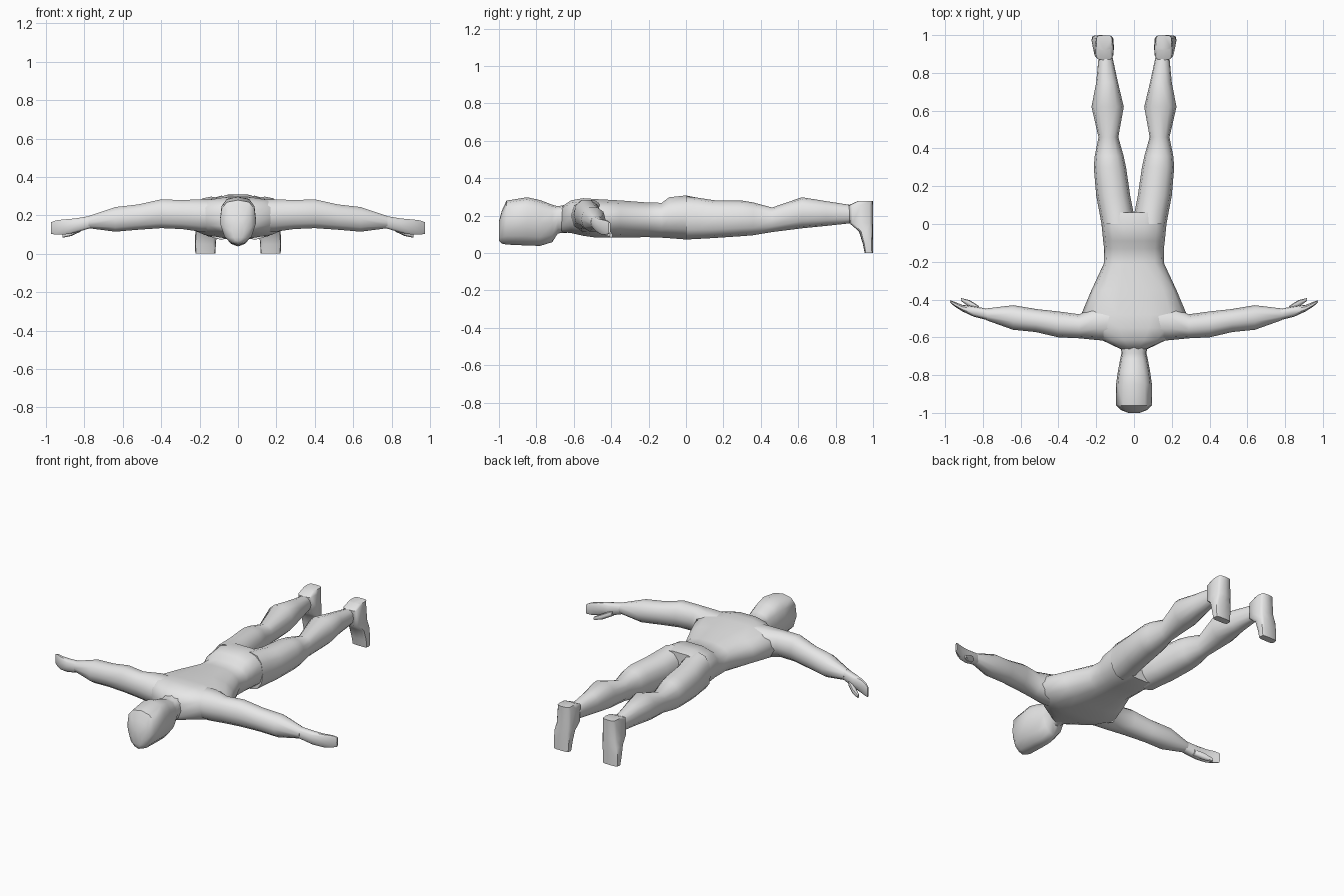
import bpy, bmesh, math

skin = bpy.data.materials.new("light grey")
skin.diffuse_color = (0.8, 0.8, 0.8, 1)


def loft(name, axis, rings, n=12, power=2.5, taper=0.0, mirror=False):
    """Skin rounded rings (t, a0, a1, b0, b1) strung along one axis.
    taper narrows the low-b side of every ring."""
    bm = bmesh.new()
    loops = []
    for t, a0, a1, b0, b1 in rings:
        loop = []
        for i in range(n):
            ang = 2 * math.pi * i / n
            c, s = math.cos(ang), math.sin(ang)
            u = math.copysign(abs(c) ** (2 / power), c)
            v = math.copysign(abs(s) ** (2 / power), s)
            u *= 1 - taper * max(0, -v) ** 2
            a = (a0 + a1) / 2 + u * (a1 - a0) / 2
            b = (b0 + b1) / 2 + v * (b1 - b0) / 2
            co = {"x": (t, a, b), "y": (a, t, b), "z": (a, b, t)}[axis]
            loop.append(bm.verts.new(co))
        loops.append(loop)
    for lo, hi in zip(loops, loops[1:]):
        for i in range(n):
            j = (i + 1) % n
            bm.faces.new((lo[i], lo[j], hi[j], hi[i]))
    bm.faces.new(loops[0])
    bm.faces.new(loops[-1])
    bmesh.ops.recalc_face_normals(bm, faces=bm.faces)
    me = bpy.data.meshes.new(name)
    bm.to_mesh(me)
    bm.free()
    me.materials.append(skin)
    ob = bpy.data.objects.new(name, me)
    bpy.context.collection.objects.link(ob)
    bpy.ops.object.select_all(action="DESELECT")
    ob.select_set(True)
    bpy.context.view_layer.objects.active = ob
    bpy.ops.object.shade_smooth_by_angle(angle=math.radians(50))
    if mirror:
        mod = ob.modifiers.new("Mirror", "MIRROR")
        mod.use_mirror_merge = False
    return ob


def centred(rows):
    """Rows of (t, half width, low, high) become full rings."""
    return [(t, -w, w, lo, hi) for t, w, lo, hi in rows]


# Head, face down, with the neck running into the shoulders
loft("head", "y", centred([
    (-1.0, 0.03, 0.065, 0.17), (-0.985, 0.07, 0.05, 0.225),
    (-0.96, 0.095, 0.045, 0.28), (-0.85, 0.095, 0.04, 0.298),
    (-0.78, 0.085, 0.038, 0.283), (-0.715, 0.073, 0.058, 0.258),
    (-0.685, 0.066, 0.105, 0.25), (-0.61, 0.075, 0.11, 0.265),
]), power=2.8, taper=0.45)

# Torso from collar to seat
loft("torso", "y", centred([
    (-0.665, 0.065, 0.11, 0.25), (-0.615, 0.17, 0.105, 0.283),
    (-0.55, 0.25, 0.09, 0.295), (-0.48, 0.28, 0.08, 0.29),
    (-0.35, 0.225, 0.08, 0.283), (-0.21, 0.16, 0.083, 0.272),
    (-0.13, 0.158, 0.08, 0.27), (-0.09, 0.163, 0.077, 0.30),
    (0.0, 0.172, 0.07, 0.31), (0.06, 0.178, 0.075, 0.298),
]), n=14, power=2.6, taper=0.15)

# Legs from hip to ankle
loft("leg", "y", [
    (0.0, 0.002, 0.172, 0.072, 0.303), (0.06, 0.002, 0.183, 0.075, 0.296),
    (0.15, 0.02, 0.2, 0.08, 0.282), (0.3, 0.042, 0.213, 0.09, 0.28),
    (0.36, 0.055, 0.208, 0.095, 0.27), (0.46, 0.083, 0.188, 0.112, 0.243),
    (0.62, 0.054, 0.225, 0.132, 0.298), (0.75, 0.085, 0.2, 0.145, 0.277),
    (0.89, 0.115, 0.187, 0.16, 0.255),
], power=2.3, mirror=True)

# Feet with the toes pointing down and the soles facing back
loft("foot", "z", [
    (0.0, 0.118, 0.222, 0.955, 1.0), (0.05, 0.115, 0.225, 0.945, 1.0),
    (0.115, 0.11, 0.222, 0.925, 1.0), (0.16, 0.106, 0.212, 0.873, 1.0),
    (0.255, 0.108, 0.205, 0.868, 1.0), (0.278, 0.115, 0.2, 0.92, 1.0),
], power=4, mirror=True)

# Arms from shoulder to wrist
loft("arm", "x", [
    (0.1, -0.62, -0.42, 0.11, 0.285), (0.19, -0.615, -0.43, 0.11, 0.288),
    (0.29, -0.605, -0.478, 0.125, 0.283), (0.4, -0.6, -0.463, 0.13, 0.287),
    (0.52, -0.572, -0.45, 0.122, 0.26), (0.64, -0.56, -0.43, 0.112, 0.246),
    (0.78, -0.51, -0.447, 0.132, 0.197),
], n=10, power=2.2, mirror=True)

# Hands held as upright blades, fingers curving back
loft("hand", "x", [
    (0.77, -0.51, -0.45, 0.132, 0.198), (0.85, -0.49, -0.435, 0.108, 0.185),
    (0.91, -0.462, -0.428, 0.098, 0.18), (0.95, -0.436, -0.412, 0.098, 0.175),
    (0.975, -0.415, -0.403, 0.103, 0.165),
], n=10, power=2.8, mirror=True)

# Thumbs
loft("thumb", "x", [
    (0.82, -0.47, -0.435, 0.115, 0.15), (0.87, -0.44, -0.403, 0.092, 0.128),
    (0.915, -0.408, -0.392, 0.083, 0.105),
], n=8, mirror=True)
